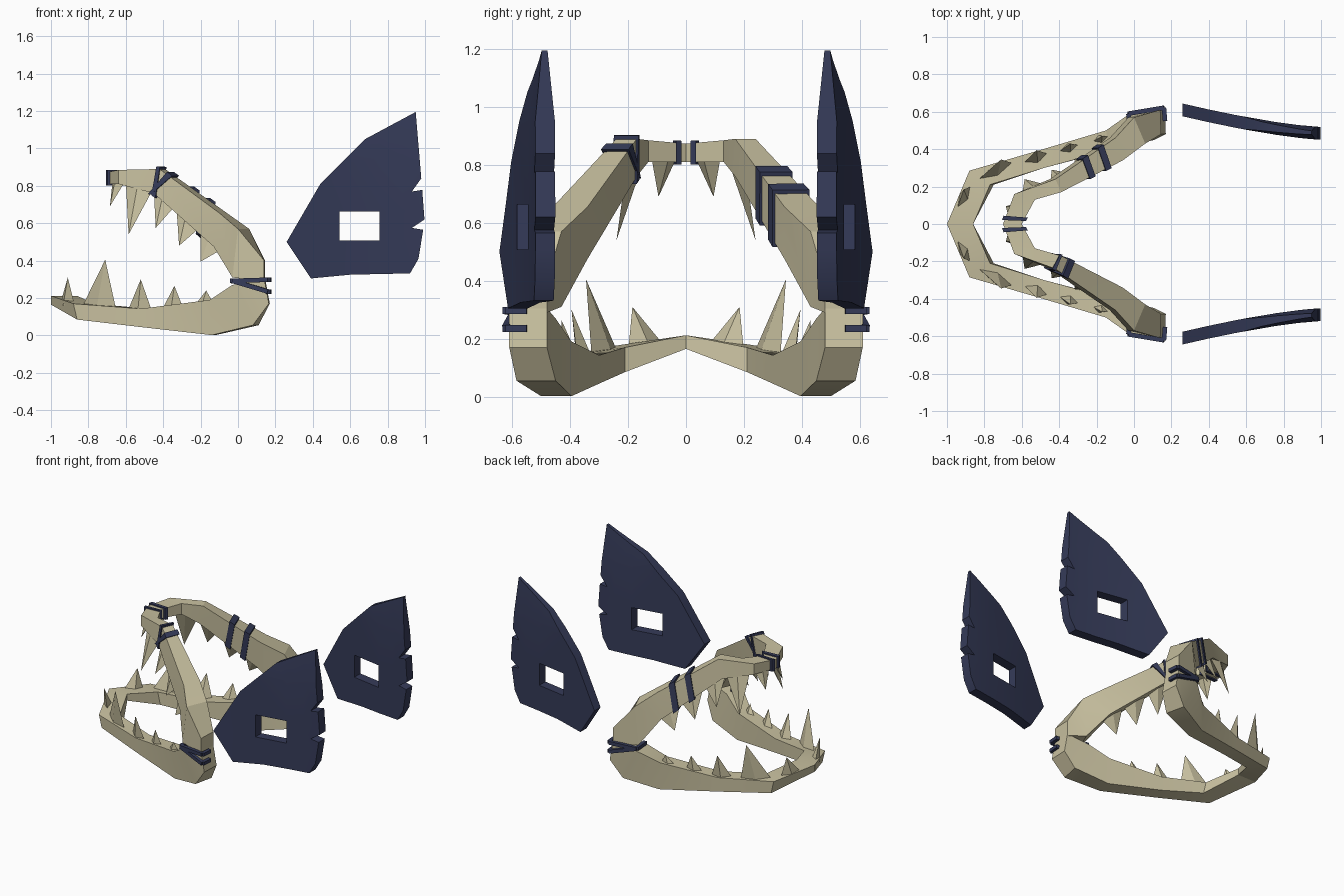
import bpy, bmesh, math
from mathutils import Vector

if "Cube" in bpy.data.objects:
    bpy.data.objects.remove(bpy.data.objects["Cube"])


def material(name, rgb):
    m = bpy.data.materials.new(name)
    m.diffuse_color = (*rgb, 1)
    m.use_nodes = True
    m.node_tree.nodes["Principled BSDF"].inputs["Base Color"].default_value = m.diffuse_color
    return m


BONE = material("pale bone", (0.58, 0.53, 0.35))
NAVY = material("dark navy", (0.036, 0.044, 0.10))


def finish(name, bm, mat):
    bmesh.ops.recalc_face_normals(bm, faces=bm.faces)
    me = bpy.data.meshes.new(name)
    bm.to_mesh(me)
    bm.free()
    me.materials.append(mat)
    me.shade_smooth()
    me.set_sharp_from_angle(angle=math.radians(22))
    ob = bpy.data.objects.new(name, me)
    bpy.context.collection.objects.link(ob)
    return ob


def loft(bm, rings):
    rows = [[bm.verts.new(p) for p in r] for r in rings]
    n = len(rows[0])
    for a, b in zip(rows, rows[1:]):
        for i in range(n):
            j = (i + 1) % n
            bm.faces.new((a[i], a[j], b[j], b[i]))
    bm.faces.new(rows[0][::-1])
    bm.faces.new(rows[-1])


def section(s, side):
    """Four corners of a jaw cross-section on one side."""
    xo, yo, xi, yi, zt, zb, dx = s
    return [Vector((xo, side * yo, zt)), Vector((xi, side * yi, zt)),
            Vector((xi + dx, side * yi, zb)), Vector((xo + dx, side * yo, zb))]


def jaw(name, stations):
    bm = bmesh.new()
    loft(bm, [section(s, -1) for s in stations[:0:-1]] + [section(s, 1) for s in stations])
    finish(name, bm, BONE)


# Jaw stations: outer x y, inner x y, top z, bottom z, bottom x shift
UPPER = [(-0.70, 0, -0.60, 0, 0.873, 0.81, 0),
         (-0.64, 0.16, -0.53, 0.13, 0.885, 0.81, 0),
         (-0.42, 0.24, -0.39, 0.17, 0.89, 0.76, -0.03),
         (-0.10, 0.46, -0.06, 0.34, 0.655, 0.475, -0.03),
         (0.0, 0.57, 0.06, 0.43, 0.57, 0.31, -0.03),
         (0.14, 0.61, 0.145, 0.48, 0.40, 0.29, 0)]
LOWER = [(-1.0, 0, -0.86, 0, 0.212, 0.165, 0),
         (-0.88, 0.285, -0.77, 0.21, 0.17, 0.085, 0.02),
         (-0.52, 0.39, -0.48, 0.30, 0.143, 0.045, 0),
         (-0.15, 0.50, -0.13, 0.395, 0.19, 0.002, 0.01),
         (-0.03, 0.585, 0.0, 0.45, 0.27, 0.055, 0.11),
         (0.14, 0.61, 0.145, 0.48, 0.305, 0.17, 0.025)]
jaw("upper_jaw", UPPER)
jaw("lower_jaw", LOWER)


def at(stations, t):
    i = min(int(t), len(stations) - 2)
    f = t - i
    return [a + (b - a) * f for a, b in zip(stations[i], stations[i + 1])]


# Wrapped bands: slightly enlarged slices of the upper jaw
def band(name, side, t_top, t_bottom, w):
    bm = bmesh.new()
    rings = []
    for d in (-w, w):
        a = section(at(UPPER, t_top + d), side)
        b = section(at(UPPER, t_bottom + d), side)
        ring = [a[0], a[1], b[2], b[3]]
        c = sum(ring, Vector()) / 4
        rings.append([c + (p - c) * (1 + 0.016 / (p - c).length) for p in ring])
    loft(bm, rings)
    finish(name, bm, NAVY)


band("nose_band_left", -1, 0.2, 0.2, 0.07)
band("nose_band_right", 1, 0.2, 0.2, 0.07)
band("front_band_a", -1, 1.97, 2.0, 0.04)
band("front_band_b", -1, 2.15, 1.93, 0.04)
band("side_band_a", 1, 2.5, 2.5, 0.045)
band("side_band_b", 1, 2.76, 2.76, 0.045)


# Hinge straps around the rear corners
def strap(name, points, size):
    bm = bmesh.new()
    for a, b in zip(points, points[1:]):
        a, b = Vector(a), Vector(b)
        d = (b - a).normalized()
        u = d.cross(Vector((0, 0, 1))).normalized() * size
        v = u.cross(d)
        loft(bm, [[p + u + v, p - u + v, p - u - v, p + u - v] for p in (a, b)])
    finish(name, bm, NAVY)


for side, tag in ((-1, "left"), (1, "right")):
    for k, z in enumerate((0.298, 0.235)):
        strap(f"hinge_strap_{tag}_{k}", [(-0.02, side * 0.48, 0.29), (-0.03, side * 0.59, 0.292),
              (0.16, side * 0.622, z), (0.166, side * 0.55, z)], 0.012)


# Teeth: base start, base end, tip (mirrored to both sides)
def teeth(name, items, thick):
    bm = bmesh.new()
    for side in (-1, 1):
        for a, b, tip in items:
            a, b, tip = (Vector((p[0], p[1] * side, p[2])) for p in (a, b, tip))
            out = (b - a).cross(Vector((0, 0, 1))).normalized() * thick
            m = a.lerp(b, 0.5)
            base = [bm.verts.new(p) for p in (a, m + out, b, m - out)]
            top = bm.verts.new(tip)
            for i in range(4):
                bm.faces.new((base[i], base[(i + 1) % 4], top))
            bm.faces.new(base)
    finish(name, bm, BONE)


teeth("lower_teeth", [
    ((-0.95, 0.07, 0.17), (-0.87, 0.20, 0.15), (-0.91, 0.185, 0.31)),
    ((-0.84, 0.23, 0.14), (-0.65, 0.325, 0.13), (-0.71, 0.345, 0.405)),
    ((-0.59, 0.325, 0.13), (-0.46, 0.375, 0.13), (-0.52, 0.395, 0.30)),
    ((-0.41, 0.38, 0.13), (-0.29, 0.42, 0.14), (-0.34, 0.43, 0.265)),
    ((-0.24, 0.43, 0.15), (-0.13, 0.465, 0.17), (-0.17, 0.47, 0.24))], 0.03)
teeth("upper_teeth", [
    ((-0.67, 0.03, 0.83), (-0.60, 0.12, 0.83), (-0.685, 0.095, 0.69)),
    ((-0.60, 0.14, 0.83), (-0.45, 0.205, 0.79), (-0.585, 0.24, 0.54)),
    ((-0.45, 0.20, 0.78), (-0.33, 0.27, 0.70), (-0.44, 0.29, 0.575)),
    ((-0.33, 0.27, 0.70), (-0.20, 0.35, 0.58), (-0.315, 0.35, 0.48)),
    ((-0.20, 0.34, 0.60), (-0.07, 0.42, 0.47), (-0.20, 0.41, 0.395))], 0.028)


# Curved side fins with a window and two notches
OUTLINE = [(0.26, 0.50), (0.44, 0.81), (0.68, 1.05), (0.95, 1.195), (0.98, 0.84), (0.93, 0.77),
           (0.985, 0.778), (0.997, 0.62), (0.93, 0.575), (0.99, 0.565), (0.965, 0.41),
           (0.92, 0.332), (0.60, 0.325), (0.39, 0.305)]
HX, HZ = (0.543, 0.757), (0.508, 0.663)


def fin(name, side):
    bm = bmesh.new()
    bm.faces.new([bm.verts.new((x, 0, z)) for x, z in OUTLINE])
    cuts = [((x, 0, 0), (1, 0, 0)) for x in (0.4, *HX, 0.88)] + \
           [((0, 0, z), (0, 0, 1)) for z in (*HZ, 0.95)]
    for co, no in cuts:
        bmesh.ops.bisect_plane(bm, geom=bm.verts[:] + bm.edges[:] + bm.faces[:],
                               plane_co=co, plane_no=no)
    hole = []
    for f in bm.faces:
        c = f.calc_center_median()
        if HX[0] < c.x < HX[1] and HZ[0] < c.z < HZ[1]:
            hole.append(f)
    bmesh.ops.delete(bm, geom=hole, context='FACES')
    bmesh.ops.triangulate(bm, faces=bm.faces)
    front = bm.verts[:]
    grown = bmesh.ops.extrude_face_region(bm, geom=bm.faces[:], use_keep_orig=True)
    back = [g for g in grown["geom"] if isinstance(g, bmesh.types.BMVert)]
    for group, s in ((front, -1), (back, 1)):
        for v in group:
            mid = 0.485 + 0.125 * ((1.0 - v.co.x) / 0.74) ** 1.4 if v.co.x < 1 else 0.485
            half = 0.034 if v.co.z < 0.95 else 0.034 - 0.024 * (v.co.z - 0.95) / 0.245
            v.co.y = side * (mid + s * half)
    finish(name, bm, NAVY)


fin("left_fin", -1)
fin("right_fin", 1)
